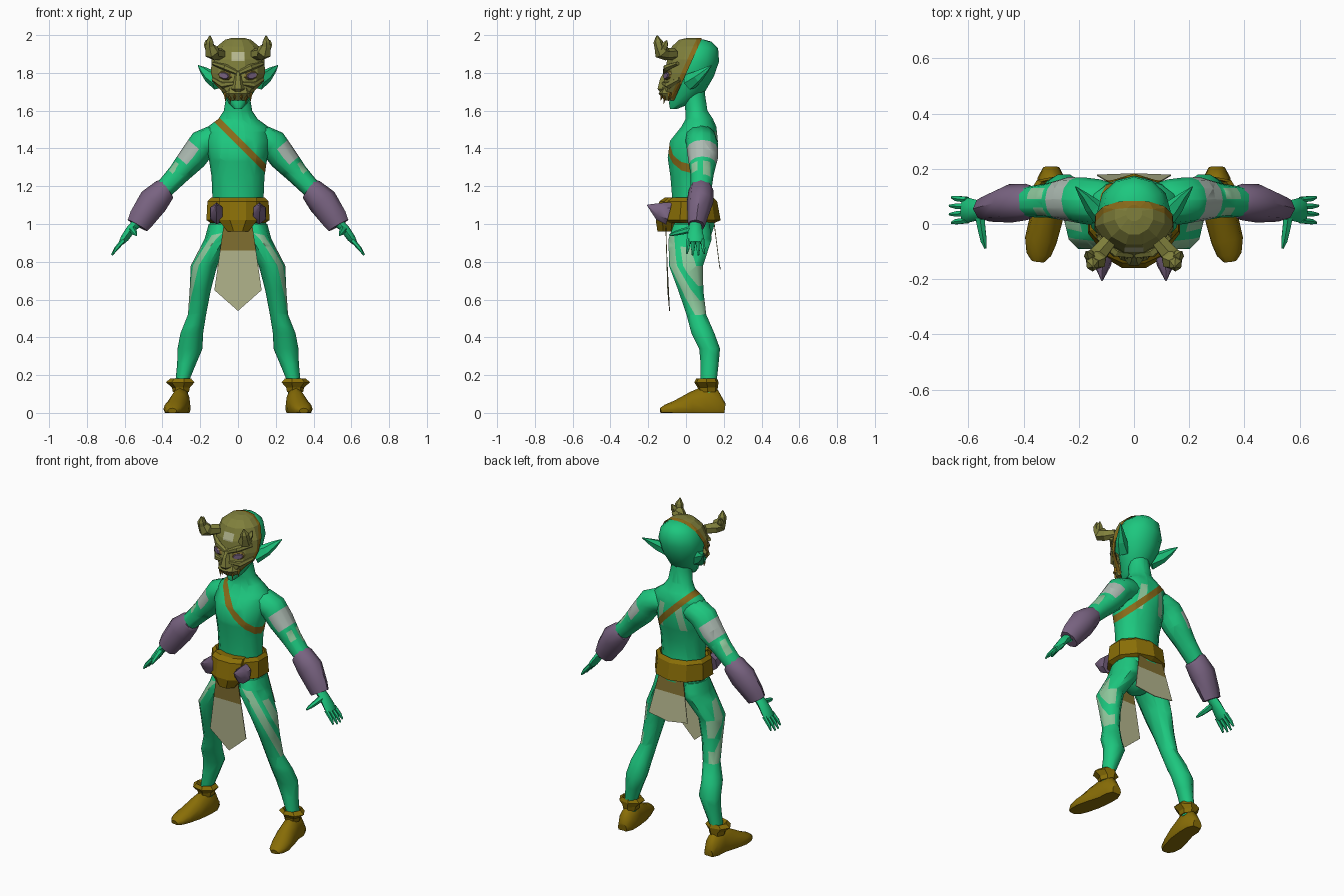
import bpy
import bmesh
import math
from mathutils import Vector

cube = bpy.data.objects.get("Cube")
if cube:
    bpy.data.objects.remove(cube)

# Colours
COLOURS = {
    "green skin": (0.012, 0.57, 0.21),
    "olive mask": (0.215, 0.215, 0.045),
    "gold leather": (0.25, 0.155, 0.002),
    "purple leather": (0.19, 0.125, 0.22),
    "beige cloth": (0.46, 0.47, 0.27),
    "grey paint": (0.42, 0.50, 0.45),
    "pale green paint": (0.27, 0.57, 0.33),
    "brown strap": (0.25, 0.145, 0.01),
    "dark tan cloth": (0.22, 0.16, 0.03),
}
MATS = {}
for label, rgb in COLOURS.items():
    mat = bpy.data.materials.new(label)
    mat.use_nodes = True
    mat.diffuse_color = (*rgb, 1)
    bsdf = next(n for n in mat.node_tree.nodes if n.type == "BSDF_PRINCIPLED")
    bsdf.inputs["Base Color"].default_value = (*rgb, 1)
    bsdf.inputs["Roughness"].default_value = 0.8
    MATS[label] = mat

X, Y, Z = Vector((1, 0, 0)), Vector((0, 1, 0)), Vector((0, 0, 1))


def paint(bm, index, slabs, test=lambda f: True):
    """Cut the mesh along each slab and recolour the faces inside all of them."""
    slabs = [(Vector(n).normalized(), lo, hi) for n, lo, hi in slabs]
    for n, lo, hi in slabs:
        for d in (lo, hi):
            bmesh.ops.bisect_plane(bm, geom=bm.verts[:] + bm.edges[:] + bm.faces[:],
                                   plane_co=n * d, plane_no=n)
    bm.normal_update()
    for f in bm.faces:
        c = f.calc_center_median()
        if all(lo < c.dot(n) < hi for n, lo, hi in slabs) and test(f):
            f.material_index = index


def finish(name, bm, mats, mirror=False, smooth=True):
    mesh = bpy.data.meshes.new(name)
    bm.to_mesh(mesh)
    bm.free()
    obj = bpy.data.objects.new(name, mesh)
    bpy.context.collection.objects.link(obj)
    for m in mats:
        mesh.materials.append(MATS[m])
    if smooth:
        bpy.ops.object.select_all(action="DESELECT")
        obj.select_set(True)
        bpy.context.view_layer.objects.active = obj
        bpy.ops.object.shade_smooth_by_angle(angle=math.radians(50))
    if mirror:
        obj.modifiers.new("mirror", "MIRROR")
    return obj


def loft(rings, sides=10, axis=None, ref=Y, floor=None, turn=0.0):
    """Skin elliptical rings (x, y, z, radius a, radius b) along their path."""
    bm = bmesh.new()
    centres = [Vector(r[:3]) for r in rings]
    loops = []
    for i, r in enumerate(rings):
        t = axis or (centres[min(i + 1, len(rings) - 1)] - centres[max(i - 1, 0)]).normalized()
        a = ref.cross(t).normalized()
        b = t.cross(a)
        loop = []
        for k in range(sides):
            ang = math.tau * (k + turn) / sides
            p = centres[i] + a * r[3] * math.cos(ang) + b * r[4] * math.sin(ang)
            if floor is not None:
                p.z = max(p.z, floor)
            loop.append(bm.verts.new(p))
        loops.append(loop)
    for lo, hi in zip(loops, loops[1:]):
        for k in range(sides):
            j = (k + 1) % sides
            bm.faces.new((lo[k], lo[j], hi[j], hi[k]))
    bm.faces.new(loops[0][::-1])
    bm.faces.new(loops[-1])
    bmesh.ops.recalc_face_normals(bm, faces=bm.faces[:])
    return bm


# Torso and neck, with a diagonal strap and back streaks
bm = loft([(0, .03, .86, .05, .06), (0, .03, .92, .12, .10), (0, .04, 1.0, .15, .115),
           (0, .025, 1.13, .135, .10), (0, .025, 1.25, .14, .11), (0, .03, 1.35, .155, .13),
           (0, .042, 1.44, .17, .13), (0, .068, 1.515, .16, .095), (0, .07, 1.555, .105, .075),
           (0, .055, 1.6, .075, .06), (0, .045, 1.68, .062, .058), (0, .04, 1.76, .06, .055)],
          sides=14, axis=Z)
for s in (1, -1):
    paint(bm, 2, [((s, 0, .15), .255, .295), ((0, 0, 1), 1.33, 1.49)],
          lambda f: f.normal.y > .3)
paint(bm, 1, [((1, 0, 1), 1.0, 1.036)], lambda f: f.calc_center_median().z > 1.15)
finish("torso", bm, ["green skin", "brown strap", "pale green paint"])

# Legs with diagonal stripes
bm = loft([(.085, .03, 1.0, .07, .10), (.10, .022, .92, .077, .12), (.18, 0, .78, .07, .095),
           (.2, .025, .65, .056, .07), (.217, .055, .52, .048, .055), (.245, .09, .42, .06, .064),
           (.254, .125, .34, .066, .058), (.272, .125, .26, .05, .05),
           (.295, .12, .17, .036, .045), (.3, .12, .1, .035, .04)], axis=Z)
for lo, hi, bottom, top in ((.43, .472, .56, .95), (.497, .535, .5, .9)):
    paint(bm, 1, [((.63, .63, .45), lo, hi), ((.2, 0, 1), bottom, top)],
          lambda f: f.normal.x * .8 - f.normal.y * .5 > 0)
finish("leg", bm, ["green skin", "pale green paint"], mirror=True)

# Arms with painted shoulder patches
bm = loft([(.06, .07, 1.45, .05, .07), (.13, .078, 1.452, .072, .084),
           (.185, .085, 1.425, .078, .084), (.238, .09, 1.352, .074, .08),
           (.315, .085, 1.265, .058, .062), (.39, .08, 1.185, .05, .055),
           (.47, .065, 1.08, .045, .045), (.54, .055, 1.0, .03, .035)], sides=12)
paint(bm, 1, [((.65, 0, -.75), -.92, -.815)], lambda f: f.normal.x * .75 + f.normal.z * .65 > .1)
for near, far, end in ((.03, .06, -.73), (.09, .13, -.70)):
    paint(bm, 2, [((.65, 0, -.75), -.79, end), (Y, near, far)],
          lambda f: f.normal.x + f.normal.z > .2)
finish("arm", bm, ["green skin", "grey paint", "pale green paint"], mirror=True)

# Bracers
bm = loft([(.375, .08, 1.19, .055, .06), (.39, .08, 1.18, .064, .066), (.448, .075, 1.12, .08, .07),
           (.51, .06, 1.03, .069, .053), (.532, .055, .992, .06, .045)], sides=8)
finish("bracer", bm, ["purple leather"], mirror=True)

# Hands: palm, four fingers and thumb
bm = loft([(.53, .05, 1.01, .025, .03), (.565, .05, .975, .024, .036), (.6, .05, .925, .022, .045),
           (.618, .05, .9, .014, .042)], sides=8)
finish("palm", bm, ["green skin"], mirror=True)
for k in range(4):
    y = .013 + .025 * k
    spread = (k - 1.5) * .006
    reach = .008 * abs(k - 1.5)
    bm = loft([(.605, y, .915, .013, .012), (.643, y + spread / 2, .872, .011, .011),
               (.672 - reach, y + spread, .832 + reach, .005, .005)], sides=6)
    finish("finger", bm, ["green skin"], mirror=True)
bm = loft([(.56, .035, .975, .018, .02), (.552, -.02, .96, .016, .016),
           (.545, -.06, .95, .012, .013), (.538, -.088, .94, .005, .005)], sides=6, ref=X)
finish("thumb", bm, ["green skin"], mirror=True)

# Shoes with flat soles and flared ankle cuffs
bm = loft([(.3, .205, .015, .035, .03), (.3, .165, .02, .10, .05), (.302, .10, .02, .125, .052),
           (.318, .02, .02, .09, .06), (.338, -.06, .02, .045, .058),
           (.345, -.11, .015, .028, .045), (.348, -.135, .01, .015, .024)],
          sides=12, ref=X, floor=0)
finish("shoe", bm, ["gold leather"], mirror=True)
bm = loft([(.3, .115, .11, .045, .05), (.3, .115, .135, .05, .055), (.302, .108, .162, .08, .066),
           (.3, .11, .183, .056, .056), (.297, .12, .155, .036, .04)], sides=7, axis=Z)
finish("shoe_cuff", bm, ["gold leather"], mirror=True, smooth=False)

# Belt, front plate and spikes
bm = loft([(0, .025, 1.11, .13, .10), (0, .02, 1.14, .15, .125), (0, .02, 1.12, .17, .145),
           (0, .018, 1.02, .176, .165), (0, .02, 1.005, .15, .13)], sides=10, axis=Z, turn=.5)
finish("belt", bm, ["gold leather"], smooth=False)
bm = loft([(0, -.075, 1.14, .105, .04), (0, -.095, 1.12, .11, .05), (0, -.10, 1.02, .11, .065),
           (0, -.10, .96, .06, .055)], sides=8, axis=Z, turn=.5)
finish("belt_plate", bm, ["gold leather"], smooth=False)
bm = loft([(.112, -.09, 1.055, .06, .042), (.114, -.14, 1.068, .048, .036),
           (.116, -.205, 1.10, .003, .003)], sides=6, ref=X)
finish("belt_spike", bm, ["purple leather"], mirror=True)

# Front and back cloths, darker near the belt
CLOTHS = {
    "front_cloth": ([(-.075, -.105, 1.0), (.075, -.105, 1.0), (.125, -.095, .65),
                     (0, -.085, .54), (-.125, -.095, .65)], .86),
    "back_cloth": ([(.085, .145, 1.02), (-.085, .145, 1.02), (-.135, .175, .78),
                    (0, .18, .76), (.135, .175, .78)], .93),
}
for name, (outline, fade) in CLOTHS.items():
    bm = bmesh.new()
    bm.faces.new([bm.verts.new(p) for p in outline])
    paint(bm, 1, [(Z, fade, 1.1)])
    cloth = finish(name, bm, ["beige cloth", "dark tan cloth"], smooth=False)
    cloth.modifiers.new("thickness", "SOLIDIFY").thickness = .004

# Head and ears
bm = loft([(0, -.065, 1.61, .02, .02), (0, -.03, 1.64, .05, .06), (0, .01, 1.70, .085, .09),
           (0, .035, 1.78, .122, .112), (0, .045, 1.86, .133, .13), (0, .058, 1.93, .112, .112),
           (0, .06, 1.965, .07, .075), (0, .06, 1.978, .03, .03)], sides=12, axis=Z)
finish("head", bm, ["green skin"])
bm = loft([(.10, .02, 1.755, .05, .045), (.15, .065, 1.783, .036, .03),
           (.185, .105, 1.815, .02, .014), (.212, .135, 1.84, .002, .002)], sides=6)
finish("ear", bm, ["green skin"], mirror=True, smooth=False)

# Mask shell, cut open at the back, with a rim and forehead mark
bm = loft([(0, -.075, 1.655, .045, .04), (0, -.035, 1.70, .085, .095), (0, -.005, 1.745, .132, .118),
           (0, .015, 1.80, .148, .128), (0, .025, 1.87, .145, .13), (0, .03, 1.94, .115, .108),
           (0, .035, 1.975, .072, .075), (0, .04, 1.986, .03, .03)], sides=12, axis=Z, turn=.5)
back = Vector((0, 1, -.45)).normalized()
edge = back.dot(Vector((0, .07, 1.95)))
bmesh.ops.bisect_plane(bm, geom=bm.verts[:] + bm.edges[:] + bm.faces[:],
                       plane_co=back * edge, plane_no=back, clear_outer=True)
paint(bm, 1, [(back, edge - .025, edge + .01)])
paint(bm, 2, [(X, -.034, .034), (Z, 1.862, 1.91)], lambda f: f.normal.y < -.3)
finish("mask", bm, ["olive mask", "brown strap", "beige cloth"], smooth=False)

# Mask features: brows, cheeks, nose, muzzle and teeth
FEATURES = {
    "brow": [(.005, -.11, 1.80, .012, .015), (.065, -.10, 1.828, .018, .022), (.13, -.045, 1.85, .01, .012)],
    "cheek": [(.02, -.115, 1.745, .012, .014), (.075, -.09, 1.735, .02, .022), (.13, -.03, 1.765, .012, .014)],
}
for name, rings in FEATURES.items():
    finish(name, loft(rings, sides=6, ref=Y), ["olive mask"], mirror=True, smooth=False)
bm = loft([(0, -.09, 1.82, .015, .02), (0, -.115, 1.77, .02, .025), (0, -.125, 1.715, .035, .03),
           (0, -.115, 1.695, .02, .02)], sides=6, axis=Z)
finish("nose", bm, ["olive mask"], smooth=False)
bm = loft([(0, -.08, 1.655, .05, .035), (0, -.09, 1.69, .07, .055), (0, -.08, 1.72, .06, .05)],
          sides=8, axis=Z)
finish("muzzle", bm, ["olive mask"], smooth=False)
for x, y, tip in ((.018, -.125, 1.655), (.042, -.11, 1.635), (.066, -.085, 1.65)):
    bm = loft([(x, y, 1.695, .012, .012), (x, y - .008, tip, .001, .001)], sides=4, axis=Z)
    finish("tooth", bm, ["brown strap"], mirror=True, smooth=False)

# Eyes: flat almonds on darker sockets
for name, size, out, colour in (("eye_socket", 1.2, 0, "dark tan cloth"), ("eye", .9, .007, "purple leather")):
    normal = Vector((.45, -.89, 0))
    c = Vector((.07, -.098, 1.785)) + normal * out
    n = normal * .006
    bm = loft([(*(c - n), .022 * size, .036 * size), (*(c + n), .016 * size, .03 * size)],
              sides=8, axis=normal, ref=Vector((.89, .45, .2)).normalized())
    finish(name, bm, [colour], mirror=True, smooth=False)

# Stubby knobbed horns with a short side prong
bm = loft([(.09, -.06, 1.9, .03, .03), (.125, -.105, 1.9, .034, .034), (.14, -.13, 1.912, .042, .042),
           (.15, -.143, 1.942, .025, .026), (.15, -.148, 1.965, .025, .022),
           (.148, -.154, 1.998, .003, .003)], sides=6, ref=X)
finish("horn", bm, ["olive mask"], mirror=True, smooth=False)
bm = loft([(.15, -.125, 1.92, .024, .024), (.165, -.11, 1.95, .018, .018), (.17, -.1, 1.972, .003, .003)],
          sides=5, ref=X)
finish("horn_prong", bm, ["olive mask"], mirror=True, smooth=False)
